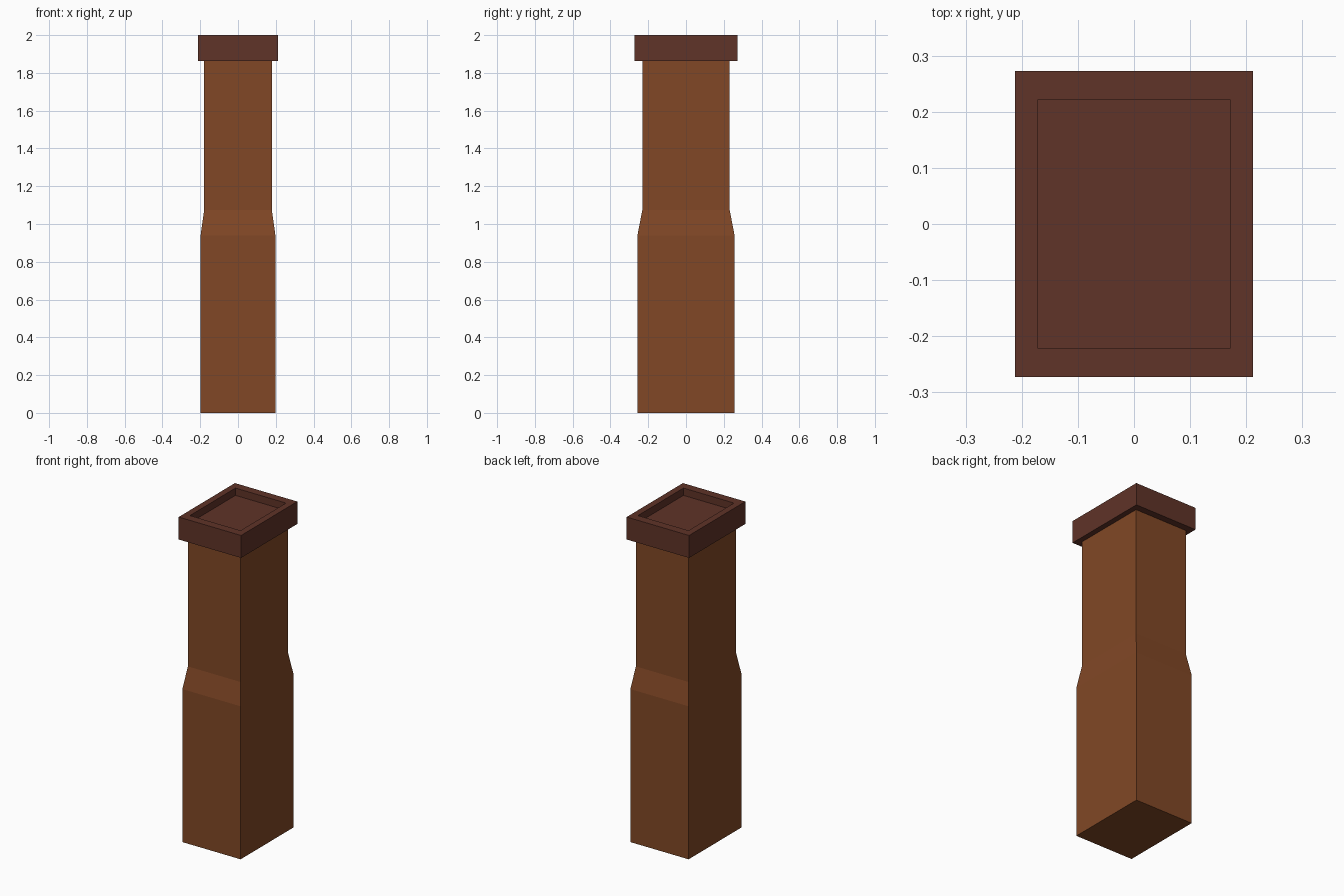
import bpy, bmesh

if "Cube" in bpy.data.objects:
    bpy.data.objects.remove(bpy.data.objects["Cube"])


def material(name, color):
    mat = bpy.data.materials.new(name)
    mat.diffuse_color = (*color, 1)
    mat.use_nodes = True
    mat.node_tree.nodes["Principled BSDF"].inputs["Base Color"].default_value = mat.diffuse_color
    return mat


def rect_loft(name, sections, mat):
    """Loft through rectangles given as (half_x, half_y, z), capping both ends."""
    bm = bmesh.new()
    rings = []
    for hx, hy, z in sections:
        rings.append([bm.verts.new((sx * hx, sy * hy, z))
                      for sx, sy in ((-1, -1), (1, -1), (1, 1), (-1, 1))])
    bm.faces.new(rings[0])
    bm.faces.new(rings[-1])
    for a, b in zip(rings, rings[1:]):
        for i in range(4):
            j = (i + 1) % 4
            bm.faces.new((a[i], a[j], b[j], b[i]))
    bmesh.ops.recalc_face_normals(bm, faces=bm.faces)
    mesh = bpy.data.meshes.new(name)
    bm.to_mesh(mesh)
    bm.free()
    mesh.materials.append(mat)
    obj = bpy.data.objects.new(name, mesh)
    bpy.context.collection.objects.link(obj)
    return obj


brick = material("brick_brown", (0.22, 0.064, 0.019))
dark = material("dark_brown", (0.115, 0.033, 0.021))

# Chimney shaft: wide base, sloped shoulder, narrower top
rect_loft("chimney_shaft", [
    (0.198, 0.257, 0.0),
    (0.198, 0.257, 0.94),
    (0.179, 0.231, 1.075),
    (0.179, 0.231, 1.865),
], brick)

# Overhanging cap with a shallow recess in its top
rect_loft("chimney_cap", [
    (0.212, 0.273, 1.862),
    (0.212, 0.273, 2.0),
    (0.172, 0.221, 2.0),
    (0.172, 0.221, 1.955),
], dark)
